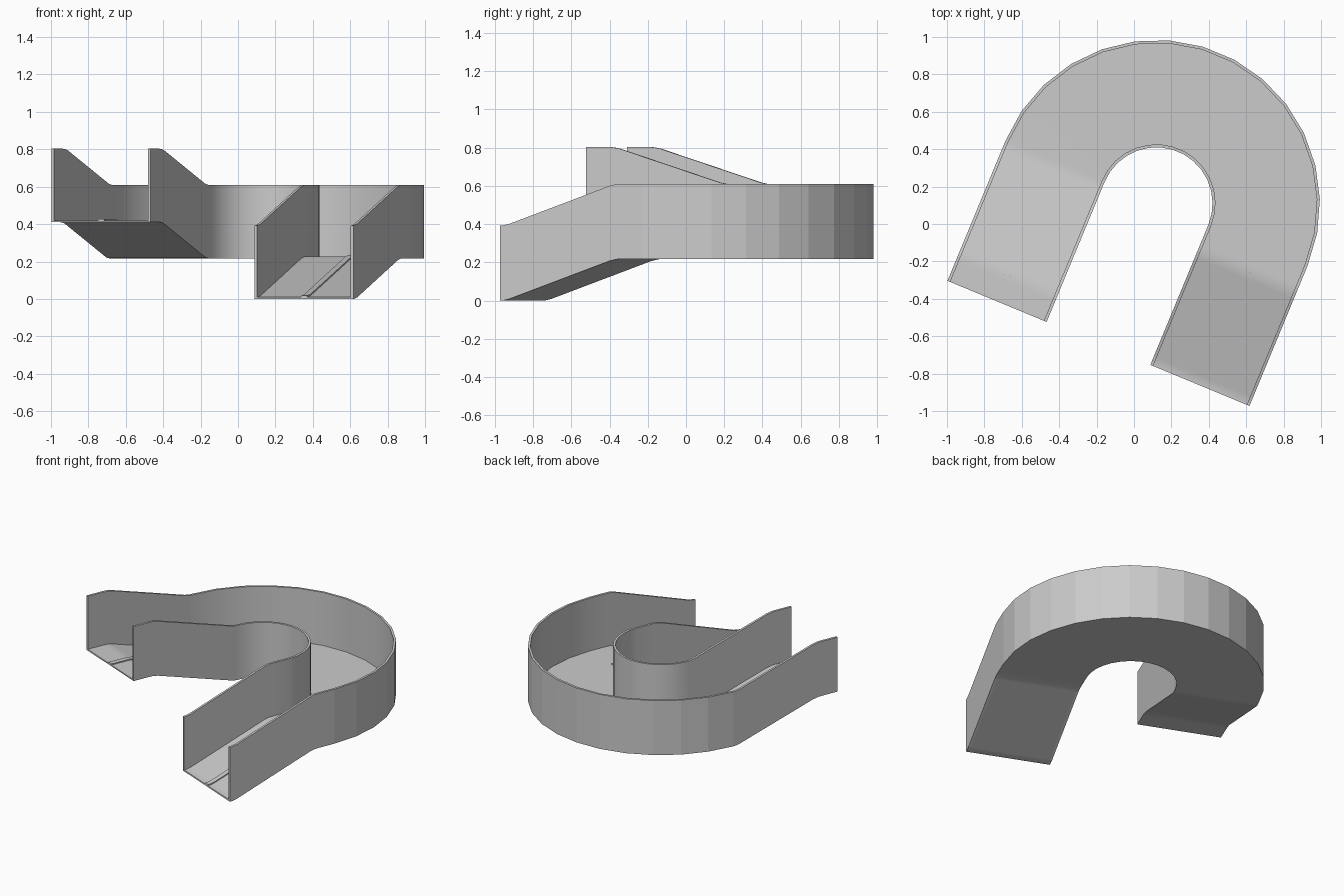
import bpy, bmesh, math
from mathutils import Vector

if "Cube" in bpy.data.objects:
    bpy.data.objects.remove(bpy.data.objects["Cube"])

CENTRE = Vector((0.12, 0.11, 0))
TILT = math.radians(-22.5)            # direction from bend centre to lower ramp
SIDE = Vector((math.cos(TILT), math.sin(TILT), 0))
ALONG = Vector((-SIDE.y, SIDE.x, 0))  # travel direction of the lower ramp
LENGTH = 0.81                         # straight ramp length
R_IN, R_OUT, WALL, FLOOR, HEIGHT = 0.3, 0.874, 0.016, 0.01, 0.393
STEPS = 15

# S-shaped height profile of one ramp: distance, fraction of rise
RAMP = [(0, 0), (0.02, 0.005), (0.05, 0.035), (0.62, 0.955), (0.66, 0.995), (0.69, 1), (LENGTH, 1)]
Z_MID, Z_TOP = 0.217, 0.41

# Stations: (origin, outward direction, height)
lower = [(CENTRE + ALONG * (d - LENGTH), SIDE, f * Z_MID) for d, f in RAMP]
upper = [(CENTRE - ALONG * d, -SIDE, Z_MID + f * (Z_TOP - Z_MID)) for d, f in RAMP]
bend = []
for i in range(1, STEPS):
    a = TILT + math.pi * i / STEPS
    bend.append((CENTRE, Vector((math.cos(a), math.sin(a), 0)), Z_MID))
path = lower + bend + upper


def sweep(name, stations, r0, r1, z0, z1, smooth=()):
    """Sweep a rectangle; sides are 0 bottom, 1 outer, 2 top, 3 inner."""
    bm = bmesh.new()
    rings = []
    for origin, out, z in stations:
        rings.append([bm.verts.new(origin + out * r + Vector((0, 0, z + h)))
                      for r, h in ((r0, z0), (r1, z0), (r1, z1), (r0, z1))])
    for a, b in zip(rings, rings[1:]):
        for k in range(4):
            n = (k + 1) % 4
            face = bm.faces.new((a[k], a[n], b[n], b[k]))
            face.smooth = k in smooth
    bm.faces.new(rings[0][::-1])
    bm.faces.new(rings[-1])
    bmesh.ops.recalc_face_normals(bm, faces=bm.faces)
    mesh = bpy.data.meshes.new(name)
    bm.to_mesh(mesh)
    bm.free()
    bpy.context.collection.objects.link(bpy.data.objects.new(name, mesh))


# Channel: floor between two walls, all following the same path
sweep("floor", path, R_IN + WALL, R_OUT - WALL, 0, FLOOR, (0, 2))
sweep("outer_wall", path, R_OUT - WALL, R_OUT, 0, HEIGHT, (3,))
sweep("inner_wall", path, R_IN, R_IN + WALL, 0, HEIGHT, (1, 3))

# Thin centre strips on the two ramps
mid = (R_IN + R_OUT) / 2
for name, stations in (("lower_strip", lower), ("upper_strip", upper)):
    sweep(name, stations, mid - 0.018, mid + 0.018, FLOOR - 0.004, FLOOR + 0.008, (2,))
